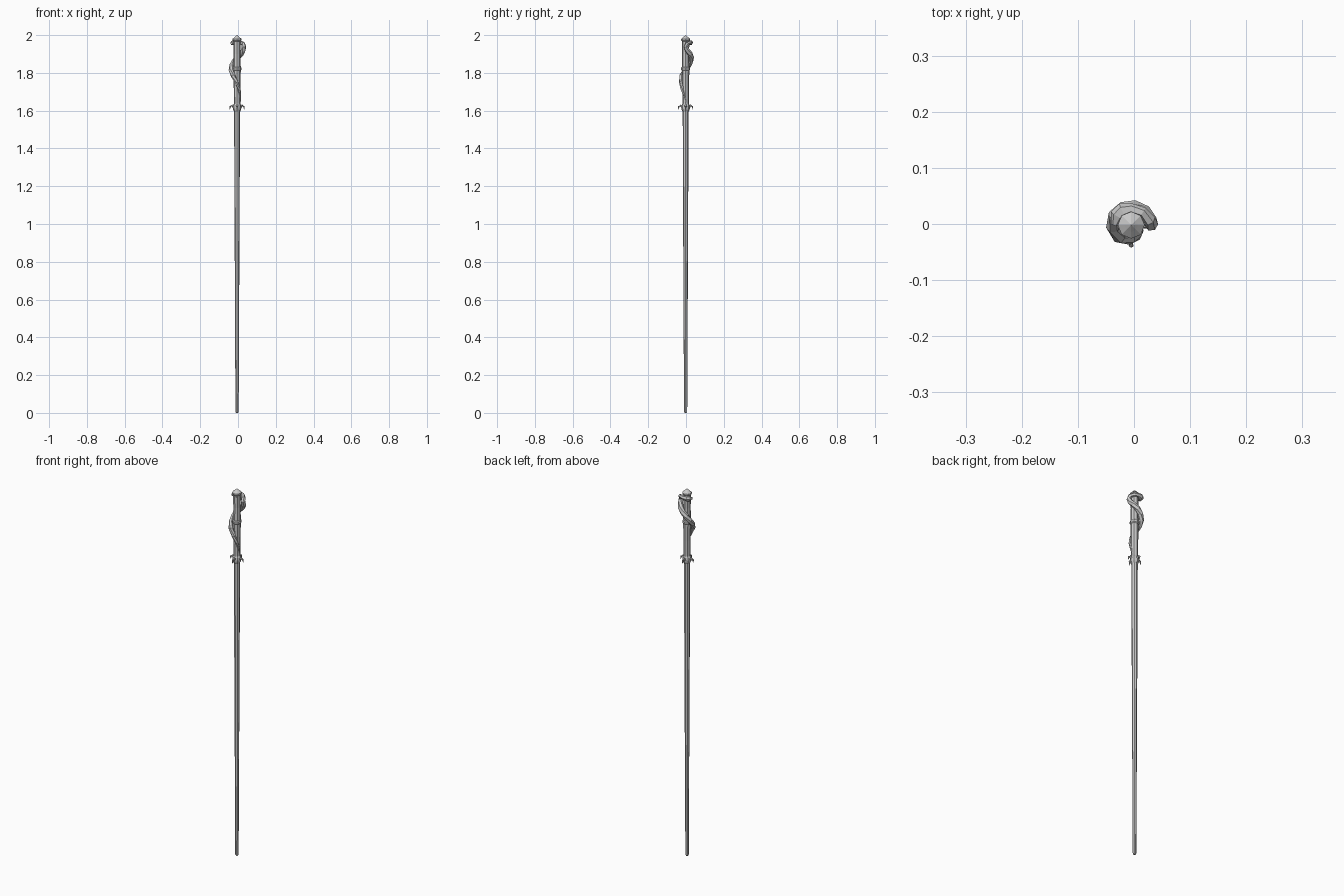
import bpy, bmesh, math
from mathutils import Vector

if "Cube" in bpy.data.objects:
    bpy.data.objects.remove(bpy.data.objects["Cube"])

CX, CY = -0.005, -0.002      # axis of the shaft


def finish(name, bm):
    bmesh.ops.recalc_face_normals(bm, faces=bm.faces)
    me = bpy.data.meshes.new(name)
    bm.to_mesh(me)
    bm.free()
    ob = bpy.data.objects.new(name, me)
    ob.location = (CX, CY, 0)
    bpy.context.collection.objects.link(ob)
    return ob


def skin(bm, rings):
    """Bridge successive vertex rings and cap both ends."""
    n = len(rings[0])
    for a, b in zip(rings, rings[1:]):
        for i in range(n):
            j = (i + 1) % n
            bm.faces.new((a[i], a[j], b[j], b[i]))
    bm.faces.new(rings[0])
    bm.faces.new(rings[-1])


def lathe(name, profile, sides=8):
    bm = bmesh.new()
    rings = [[bm.verts.new((r * math.cos(2 * math.pi * i / sides),
                            r * math.sin(2 * math.pi * i / sides), z))
              for i in range(sides)] for r, z in profile]
    skin(bm, rings)
    return finish(name, bm)


def tube(bm, pts, radii, sides=6):
    rings = []
    for i, p in enumerate(pts):
        t = (pts[min(i + 1, len(pts) - 1)] - pts[max(i - 1, 0)]).normalized()
        out = Vector((p.x, p.y, 0)).normalized()
        out = (out - t * out.dot(t)).normalized()
        side = t.cross(out)
        rings.append([bm.verts.new(p + radii[i] * (
            out * math.cos(2 * math.pi * k / sides) +
            side * math.sin(2 * math.pi * k / sides))) for k in range(sides)])
    skin(bm, rings)


def polar(deg, r, z):
    a = math.radians(deg)
    return Vector((r * math.cos(a), r * math.sin(a), z))


# Tapered shaft, handle, and turned details
lathe("shaft", [(0.005, 0), (0.0085, 0.006), (0.0145, 1.30), (0.0155, 1.61)])
lathe("guard_ring", [(0.016, 1.595), (0.021, 1.605), (0.023, 1.617),
                     (0.021, 1.63), (0.017, 1.637)])
lathe("handle", [(0.017, 1.62), (0.0175, 1.72), (0.020, 1.82),
                 (0.018, 1.90), (0.020, 1.96)])
lathe("collar", [(0.018, 1.810), (0.0235, 1.816), (0.0235, 1.827), (0.018, 1.833)])
lathe("pommel", [(0.018, 1.95), (0.019, 1.967), (0.024, 1.972),
                 (0.024, 1.980), (0.012, 1.990), (0.0005, 2.0)])

# Four hooked claws around the guard
bm = bmesh.new()
for k in range(4):
    a = 90 * k
    tube(bm, [polar(a, 0.016, 1.618), polar(a, 0.027, 1.628),
              polar(a, 0.036, 1.622), polar(a, 0.039, 1.606)],
         [0.007, 0.006, 0.005, 0.001], 5)
finish("guard_claws", bm)

# Serpent: tail spirals up the handle, doubles back, head rests under the pommel
path = [  # angle, distance, height, thickness
    (365, 0.018, 1.650, 0.002), (335, 0.019, 1.680, 0.005),
    (300, 0.022, 1.715, 0.008), (265, 0.025, 1.750, 0.010),
    (225, 0.030, 1.785, 0.012), (185, 0.032, 1.815, 0.013),
    (150, 0.032, 1.840, 0.014), (115, 0.031, 1.863, 0.014),
    (80, 0.031, 1.883, 0.014), (45, 0.032, 1.902, 0.014),
    (15, 0.034, 1.920, 0.013), (2, 0.036, 1.938, 0.012),
    (15, 0.034, 1.954, 0.011), (50, 0.030, 1.961, 0.010),
    (90, 0.029, 1.961, 0.010), (120, 0.030, 1.960, 0.014),
    (145, 0.030, 1.958, 0.013), (180, 0.030, 1.956, 0.006)]
bm = bmesh.new()
tube(bm, [polar(a, r, z) for a, r, z, _ in path], [p[3] for p in path], 6)
finish("serpent", bm)
